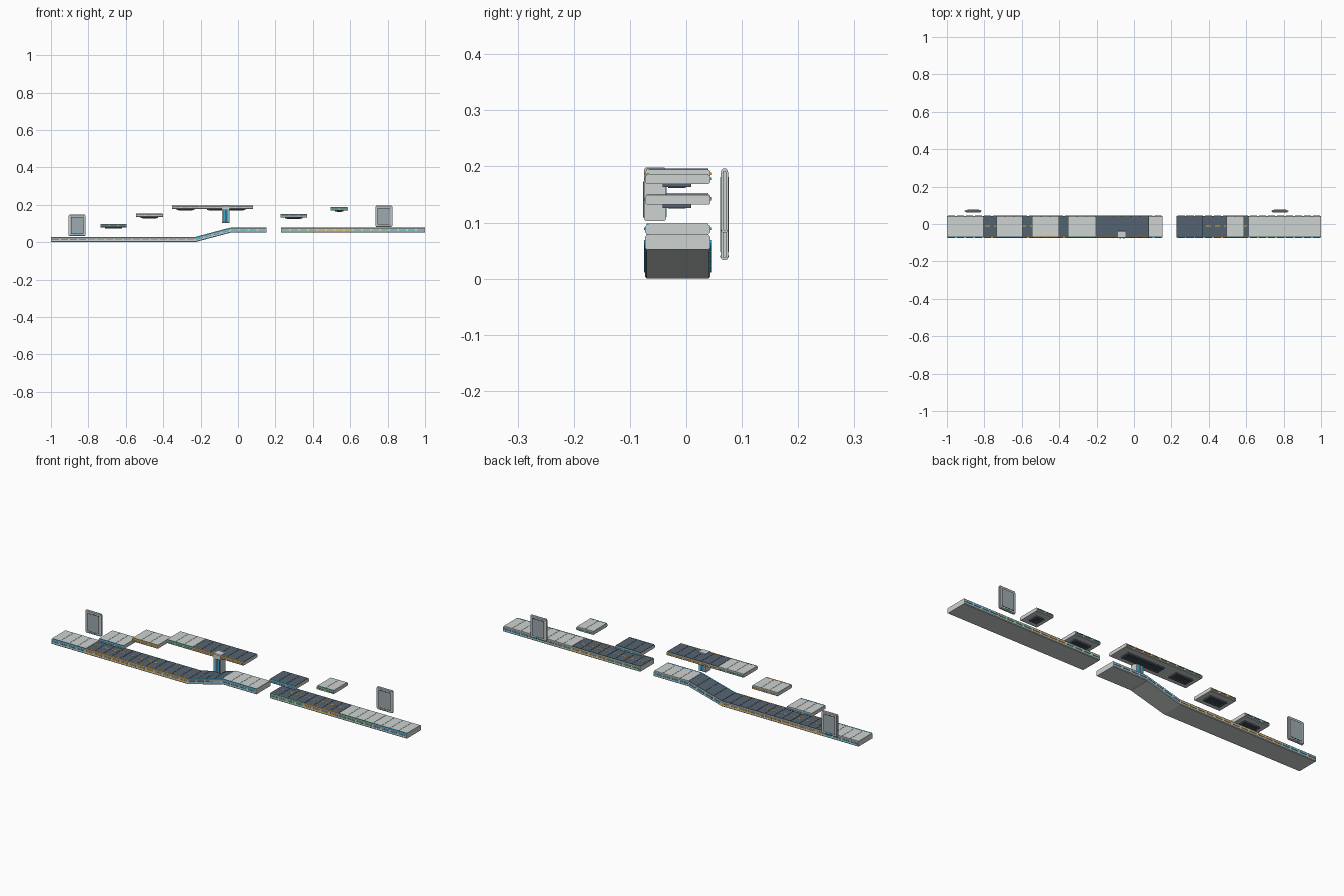
import bpy, bmesh

if "Cube" in bpy.data.objects:
    bpy.data.objects.remove(bpy.data.objects["Cube"])

def srgb(r, g, b):
    f = lambda c: (c / 255 / 12.92) if c < 11 else ((c / 255 + 0.055) / 1.055) ** 2.4
    return (f(r), f(g), f(b), 1)

COLORS = {
    "light_grey": srgb(205, 211, 209),
    "slate": srgb(84, 99, 113),
    "joint_dark": srgb(48, 54, 60),
    "hatch_dark": srgb(66, 74, 80),
    "panel_grey": srgb(180, 187, 189),
    "screen_grey": srgb(157, 170, 176),
    "cyan": srgb(45, 175, 220),
    "orange": srgb(232, 165, 40),
    "green": srgb(85, 185, 130),
}
MATS = {}
for n, c in COLORS.items():
    MATS[n] = bpy.data.materials.new(n)
    MATS[n].diffuse_color = c


class Part:
    """Collects prisms running along x into one object."""
    def __init__(self, name):
        self.name, self.bm, self.mats = name, bmesh.new(), []

    def prism(self, prof, x0, x1, mat, z0=0, z1=0):
        if mat not in self.mats:
            self.mats.append(mat)
        idx = self.mats.index(mat)
        a = [self.bm.verts.new((x0, y, z + z0)) for y, z in prof]
        b = [self.bm.verts.new((x1, y, z + z1)) for y, z in prof]
        faces = [self.bm.faces.new(a), self.bm.faces.new(b[::-1])]
        for i in range(len(prof)):
            j = (i + 1) % len(prof)
            faces.append(self.bm.faces.new((a[j], a[i], b[i], b[j])))
        for f in faces:
            f.material_index = idx

    def box(self, x0, x1, y0, y1, lo, hi, mat, z0=0, z1=0, c=0):
        if c:
            prof = [(y0 + c, lo), (y1 - c, lo), (y1, lo + c), (y1, hi - c),
                    (y1 - c, hi), (y0 + c, hi), (y0, hi - c), (y0, lo + c)]
        else:
            prof = [(y0, lo), (y1, lo), (y1, hi), (y0, hi)]
        self.prism(prof, x0, x1, mat, z0, z1)

    def done(self):
        bmesh.ops.recalc_face_normals(self.bm, faces=self.bm.faces)
        me = bpy.data.meshes.new(self.name)
        self.bm.to_mesh(me)
        self.bm.free()
        for m in self.mats:
            me.materials.append(MATS[m])
        ob = bpy.data.objects.new(self.name, me)
        bpy.context.collection.objects.link(ob)


Y0, Y1 = -0.073, 0.043      # slab depth range
YC = (Y0 + Y1) / 2

def slab(name, x0, x1, top, tile, accent, thick=0.027, rise=0, hatch=False, line=False):
    """Floor section: chamfered body, tiled top, dashed side lights, optional hatch below."""
    zat = lambda x: top + rise * (x - x0) / (x1 - x0)
    body, tiles, lights = Part(name + "_body"), Part(name + "_tiles"), Part(name + "_lights")
    body.box(x0, x1, Y0, Y1, -thick, -0.002, "light_grey", zat(x0), zat(x1), c=0.003)
    e = 0.0015
    body.box(x0 + e, x1 - e, Y0 + 0.006, Y1 - 0.006, -0.004, -0.001, tile,
             zat(x0 + e), zat(x1 - e))
    mid, hd = -thick * 0.5, thick * 0.11
    # coloured strip along the front edge of the top
    lights.box(x0 + e, x1 - e, -0.0705, -0.0655, -0.004, 0.0005, accent, zat(x0 + e), zat(x1 - e))
    n = max(2, round((x1 - x0) / 0.048))
    w = (x1 - x0) / n
    for i in range(n):
        a, b = x0 + i * w + 0.0008, x0 + (i + 1) * w - 0.0008
        tiles.box(a, b, Y0 + 0.0075, Y1 - 0.004, -0.003, 0, tile, zat(a), zat(b))
        a, b = a + 0.004, b - 0.004
        for y in (Y0, Y1):  # light dash on both long sides
            lights.box(a, b, y - 0.002, y + 0.002, mid - hd, mid + hd, accent,
                       zat(a), zat(b))
        if line:            # dashed centre line
            a, b = a + 0.006, b - 0.006
            lights.box(a, b, YC + 0.002, YC + 0.007, -0.001, 0.0006, "orange", zat(a), zat(b))
    if hatch:
        h = Part(name + "_hatch")
        m = 0.025 if x1 - x0 < 0.2 else 0.04
        h.box(x0 + m, x1 - m, -0.042, 0.009, -thick - 0.006, -thick + 0.001, "slate", top, top)
        h.box(x0 + m + 0.01, x1 - m - 0.01, -0.032, -0.001, -thick - 0.007, -thick - 0.005,
              "hatch_dark", top, top)
        h.done()
    for p in (body, tiles, lights):
        p.done()


# Lower ground, ramp and plateau
STEP = 0.1925
for i, (t, a, l) in enumerate([("light_grey", "cyan", False), ("slate", "orange", True),
                               ("slate", "orange", True), ("slate", "orange", False)]):
    slab(f"lower_ground_{i + 1}", -1 + i * STEP, -1 + (i + 1) * STEP, 0.0275, t, a, line=l)
slab("ramp", -0.23, -0.042, 0.0275, "slate", "cyan", rise=0.05)
slab("plateau", -0.042, 0.153, 0.0785, "light_grey", "cyan")

# Right ground
for i, (t, a, l) in enumerate([("slate", "green", True), ("slate", "orange", True),
                               ("light_grey", "green", False), ("light_grey", "cyan", False)]):
    slab(f"right_ground_{i + 1}", 0.23 + i * STEP, 0.23 + (i + 1) * STEP, 0.0795, t, a, line=l)

# Floating platforms
for name, x0, x1, top, tile, acc in [
        ("low_platform", -0.735, -0.596, 0.098, "light_grey", "cyan"),
        ("middle_platform", -0.545, -0.402, 0.153, "light_grey", "orange"),
        ("high_platform_light", -0.353, -0.207, 0.196, "light_grey", "green"),
        ("high_platform_dark", -0.207, 0.08, 0.196, "slate", "orange"),
        ("right_platform", 0.227, 0.369, 0.150, "slate", "cyan"),
        ("small_platform", 0.494, 0.588, 0.187, "light_grey", "green")]:
    slab(name, x0, x1, top, tile, acc, thick=0.018, hatch=True)

# Column hanging below the high platform
col = Part("column")
col.box(-0.085, -0.045, -0.075, -0.036, 0.103, 0.198, "light_grey", c=0.003)
col.box(-0.080, -0.050, -0.0758, -0.074, 0.108, 0.174, "slate")
col.box(-0.080, -0.050, -0.037, -0.0352, 0.108, 0.174, "slate")
for x in (-0.078, -0.060):
    col.box(x, x + 0.008, -0.0765, -0.074, 0.11, 0.172, "cyan")
    col.box(x, x + 0.008, -0.037, -0.0345, 0.11, 0.172, "cyan")
col.done()

# Upright wall panels behind the ground
def wall_panel(name, x0, x1, z0, z1, accent):
    p = Part(name)
    c = 0.004
    p.box(x0 + c, x1 - c, 0.063, 0.075, z0, z1, "light_grey", c=0.003)
    for a, b in ((x0, x0 + c), (x1 - c, x1)):
        p.box(a, b, 0.0655, 0.0725, z0 + c, z1 - c, "light_grey", c=0.002)
    for y, s in ((0.063, -1), (0.075, 1)):
        for m, d, mat in ((0.0055, 0.0003, "panel_grey"), (0.012, 0.0007, "joint_dark"),
                          (0.0145, 0.0012, "screen_grey")):
            ya, yb = sorted((y - s * 0.001, y + s * d))
            p.box(x0 + m, x1 - m, ya, yb, z0 + m, z1 - m, mat)
        ya, yb = sorted((y - s * 0.001, y + s * 0.0012))
        p.box(x0 + 0.025, x1 - 0.025, ya, yb, z0 + 0.005, z0 + 0.008, accent)
    p.done()

wall_panel("left_wall_panel", -0.905, -0.815, 0.033, 0.148, "cyan")
wall_panel("right_wall_panel", 0.735, 0.826, 0.082, 0.196, "green")

for m in bpy.data.materials:
    if m.users and not m.is_grease_pencil:
        m.use_nodes = True
        m.node_tree.nodes["Principled BSDF"].inputs["Base Color"].default_value = m.diffuse_color
